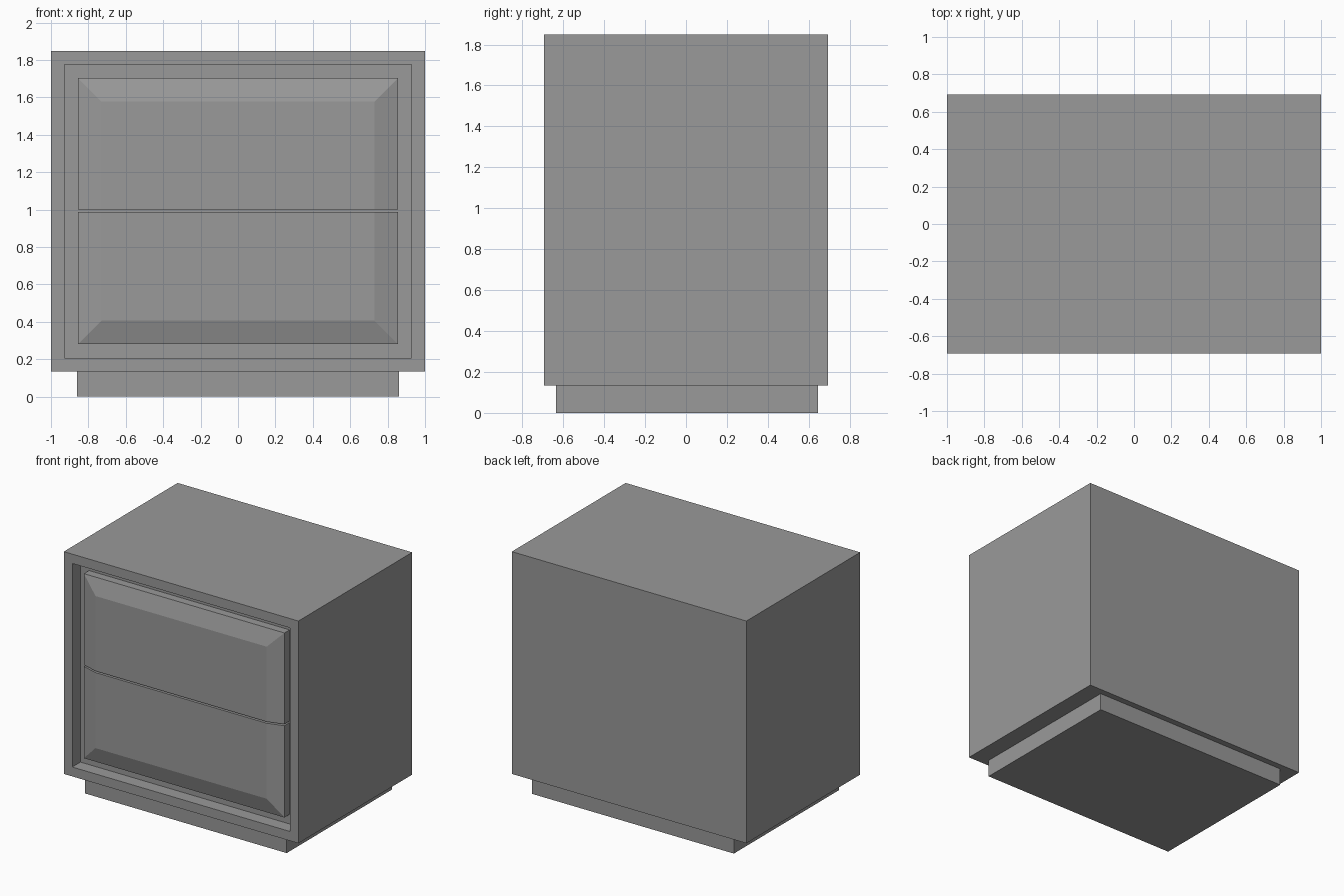
import bpy, bmesh
from mathutils import Vector

if "Cube" in bpy.data.objects:
    bpy.data.objects.remove(bpy.data.objects["Cube"])

FRONT = -0.693
BULGE = 0.037

grey = bpy.data.materials.new("dark_grey")
grey.diffuse_color = (0.32, 0.32, 0.32, 1)
grey.use_nodes = True
grey.node_tree.nodes["Principled BSDF"].inputs["Base Color"].default_value = grey.diffuse_color


def finish(name, bm):
    bmesh.ops.recalc_face_normals(bm, faces=bm.faces)
    mesh = bpy.data.meshes.new(name)
    bm.to_mesh(mesh)
    bm.free()
    mesh.materials.append(grey)
    obj = bpy.data.objects.new(name, mesh)
    bpy.context.collection.objects.link(obj)
    return obj


def box(lo, hi):
    lo, hi = Vector(lo), Vector(hi)
    bm = bmesh.new()
    bmesh.ops.create_cube(bm, size=1)
    bmesh.ops.scale(bm, vec=hi - lo, verts=bm.verts)
    bmesh.ops.translate(bm, vec=(lo + hi) / 2, verts=bm.verts)
    bm.normal_update()
    return bm


def inset_front(bm, thickness):
    face = min(bm.faces, key=lambda f: f.calc_center_median().y)
    bmesh.ops.inset_region(bm, faces=[face], thickness=thickness,
                           use_even_offset=True)
    return face


# Plinth
finish("plinth", box((-0.86, -0.635, 0), (0.86, 0.645, 0.135)))

# Cabinet: box with a framed recess sunk into its front
bm = box((-1, FRONT, 0.135), (1, -FRONT, 1.848))
face = inset_front(bm, 0.072)
inner = bmesh.ops.extrude_discrete_faces(bm, faces=[face])["faces"][0]
bmesh.ops.translate(bm, vec=(0, 0.1, 0), verts=inner.verts)
finish("cabinet", bm)


# Drawer fronts: one chamfered panel split by a narrow gap
def drawer(name, cut_z, up):
    bm = box((-0.855, FRONT + BULGE, 0.281), (0.855, FRONT + 0.1, 1.703))
    face = inset_front(bm, 0.125)
    bmesh.ops.translate(bm, vec=(0, -BULGE, 0), verts=face.verts)
    cut = bmesh.ops.bisect_plane(
        bm, geom=bm.verts[:] + bm.edges[:] + bm.faces[:],
        plane_co=(0, 0, cut_z), plane_no=(0, 0, -up), clear_outer=True)
    rim = [e for e in cut["geom_cut"] if isinstance(e, bmesh.types.BMEdge)]
    bmesh.ops.contextual_create(bm, geom=rim)
    finish(name, bm)


drawer("upper_drawer", 1.0, 1)
drawer("lower_drawer", 0.988, -1)
